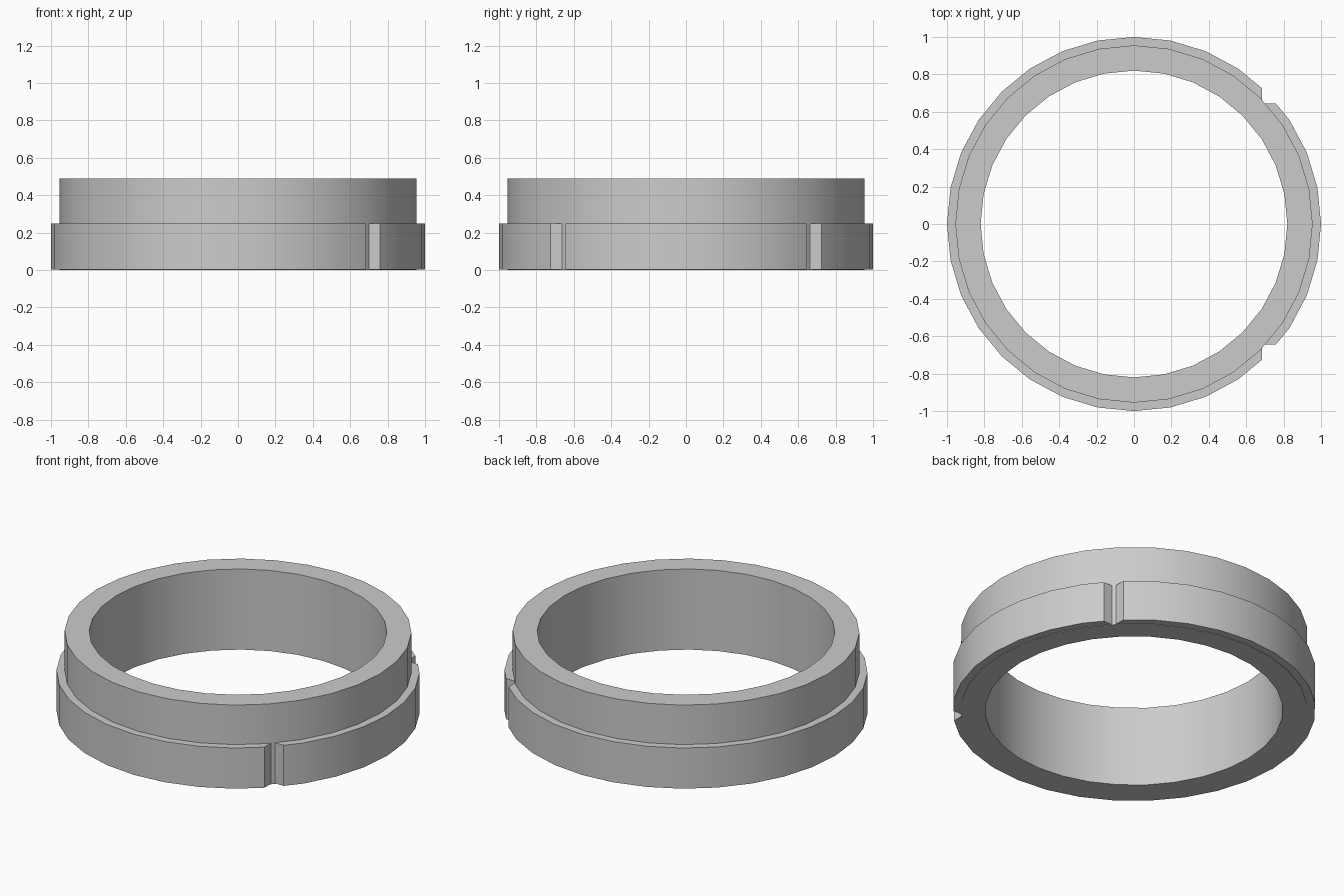
import bpy, bmesh, math

SIDES = 32

default = bpy.data.objects.get("Cube")
if default:
    bpy.data.objects.remove(default, do_unlink=True)

grey = bpy.data.materials.new("plain grey")
grey.use_nodes = True
colour = (0.6, 0.6, 0.6, 1)
grey.diffuse_color = colour
grey.node_tree.nodes["Principled BSDF"].inputs["Base Color"].default_value = colour


def link(name, bm):
    bmesh.ops.recalc_face_normals(bm, faces=bm.faces)
    mesh = bpy.data.meshes.new(name)
    bm.to_mesh(mesh)
    bm.free()
    mesh.materials.append(grey)
    obj = bpy.data.objects.new(name, mesh)
    bpy.context.collection.objects.link(obj)
    return obj


def ring(name, inner, outer, low, high):
    """Rectangular section swept round the vertical axis."""
    bm = bmesh.new()
    section = [(inner, low), (outer, low), (outer, high), (inner, high)]
    loops = []
    for i in range(SIDES):
        a = math.tau * i / SIDES
        loops.append([bm.verts.new((r * math.cos(a), r * math.sin(a), z)) for r, z in section])
    for i, here in enumerate(loops):
        there = loops[(i + 1) % SIDES]
        for k in range(4):
            n = (k + 1) % 4
            bm.faces.new((here[k], there[k], there[n], here[n]))
    return link(name, bm)


def activate(obj):
    bpy.ops.object.select_all(action="DESELECT")
    obj.select_set(True)
    bpy.context.view_layer.objects.active = obj


# Tall inner sleeve and lower outer collar
sleeve = ring("sleeve", 0.82, 0.955, 0, 0.49)
collar = ring("collar", 0.955, 1.0, 0.003, 0.25)

# Two square-cornered notches through the collar
for side in (-1, 1):
    bm = bmesh.new()
    bmesh.ops.create_cube(bm, size=1)
    for v in bm.verts:
        v.co.x += 0.685 + 0.5
        v.co.y += side * (0.645 + 0.5)
    cutter = link("notch_cutter", bm)
    cutter.hide_render = True
    cut = collar.modifiers.new("notch", "BOOLEAN")
    cut.operation = "DIFFERENCE"
    cut.solver = "EXACT"
    cut.object = cutter
    activate(collar)
    bpy.ops.object.modifier_apply(modifier=cut.name)
    bpy.data.objects.remove(cutter, do_unlink=True)

# Rounded walls, crisp rims
for part in (sleeve, collar):
    activate(part)
    bpy.ops.object.shade_smooth_by_angle(angle=math.radians(30))
